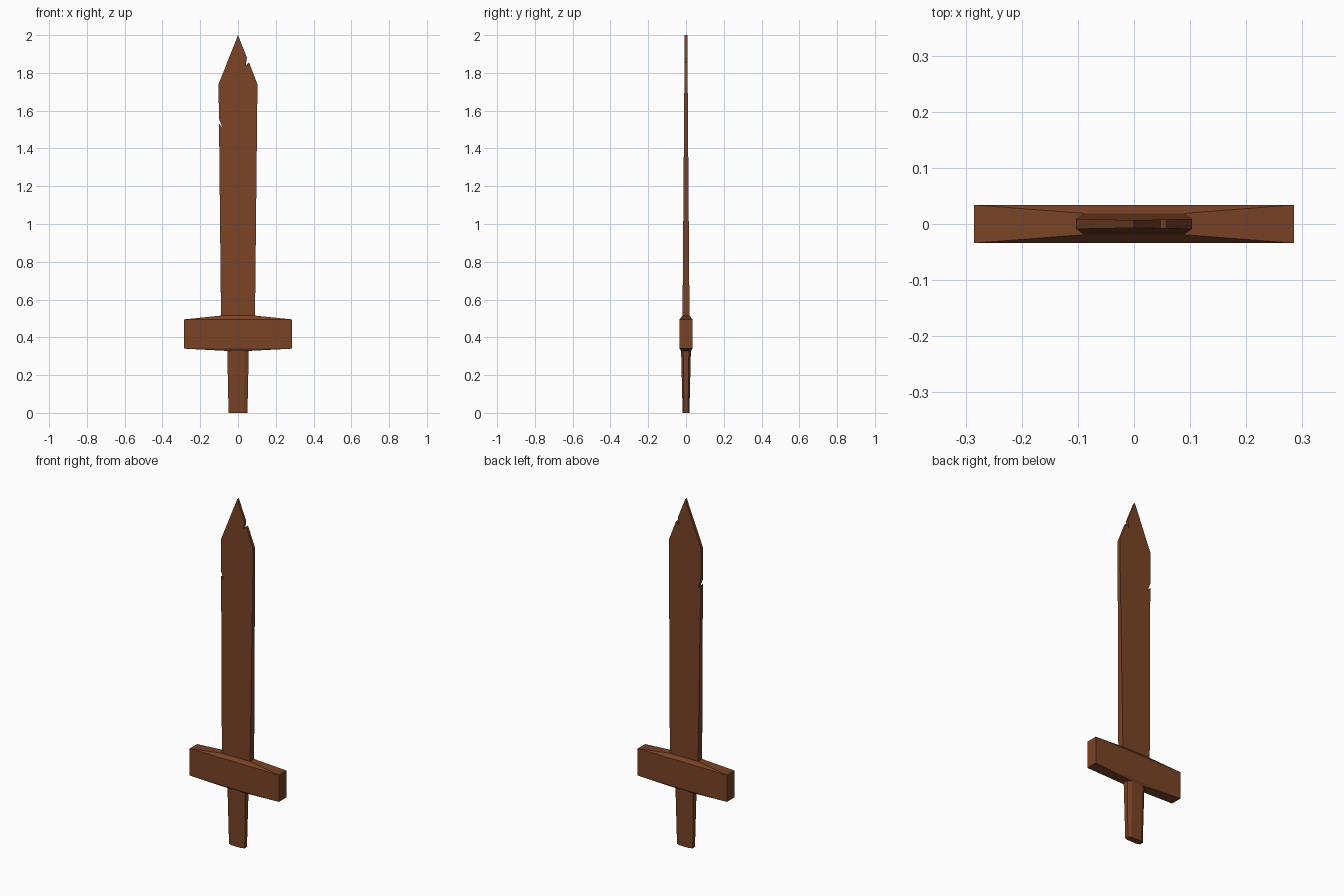
import bpy, bmesh

if "Cube" in bpy.data.objects:
    bpy.data.objects.remove(bpy.data.objects["Cube"])

wood = bpy.data.materials.new("brown wood")
wood.diffuse_color = (0.195, 0.056, 0.0185, 1)
wood.use_nodes = True
wood.node_tree.nodes["Principled BSDF"].inputs["Base Color"].default_value = wood.diffuse_color


def loft(name, rings):
    """Skin equal-length rings of points and cap both ends."""
    bm = bmesh.new()
    loops = [[bm.verts.new(p) for p in ring] for ring in rings]
    n = len(loops[0])
    for a, b in zip(loops, loops[1:]):
        for i in range(n):
            j = (i + 1) % n
            bm.faces.new((a[i], a[j], b[j], b[i]))
    bm.faces.new(loops[0])
    bm.faces.new(loops[-1])
    bmesh.ops.recalc_face_normals(bm, faces=bm.faces)
    mesh = bpy.data.meshes.new(name)
    bm.to_mesh(mesh)
    bm.free()
    mesh.materials.append(wood)
    obj = bpy.data.objects.new(name, mesh)
    bpy.context.collection.objects.link(obj)
    return obj


def rect(x, y, z):
    return [(-x, -y, z), (x, -y, z), (x, y, z), (-x, y, z)]


def octagon(x, y, z):
    cx, cy = x * 0.62, y * 0.58
    return [(-cx, -y, z), (cx, -y, z), (x, -cy, z), (x, cy, z),
            (cx, y, z), (-cx, y, z), (-x, cy, z), (-x, -cy, z)]


# Grip: chamfered, narrowing towards the bottom
loft("grip", [octagon(0.05, 0.018, 0), octagon(0.057, 0.026, 0.335)])

# Crossguard: block sloping in to the grip and the blade
loft("crossguard", [rect(0.057, 0.026, 0.328), rect(0.285, 0.034, 0.34),
                    rect(0.285, 0.034, 0.495), rect(0.09, 0.019, 0.515)])

# Blade: outline with two chips, thinning towards the tip
outline = [(-0.09, 0.51), (0.09, 0.51), (0.103, 1.74), (0.058, 1.857),
           (0.041, 1.838), (0.047, 1.882), (0, 2.0), (-0.103, 1.74),
           (-0.101, 1.557), (-0.082, 1.51), (-0.1005, 1.53)]


def half_thickness(z):
    return 0.0185 - 0.0078 * (z - 0.51)


loft("blade", [[(x, s * half_thickness(z), z) for x, z in outline] for s in (-1, 1)])
